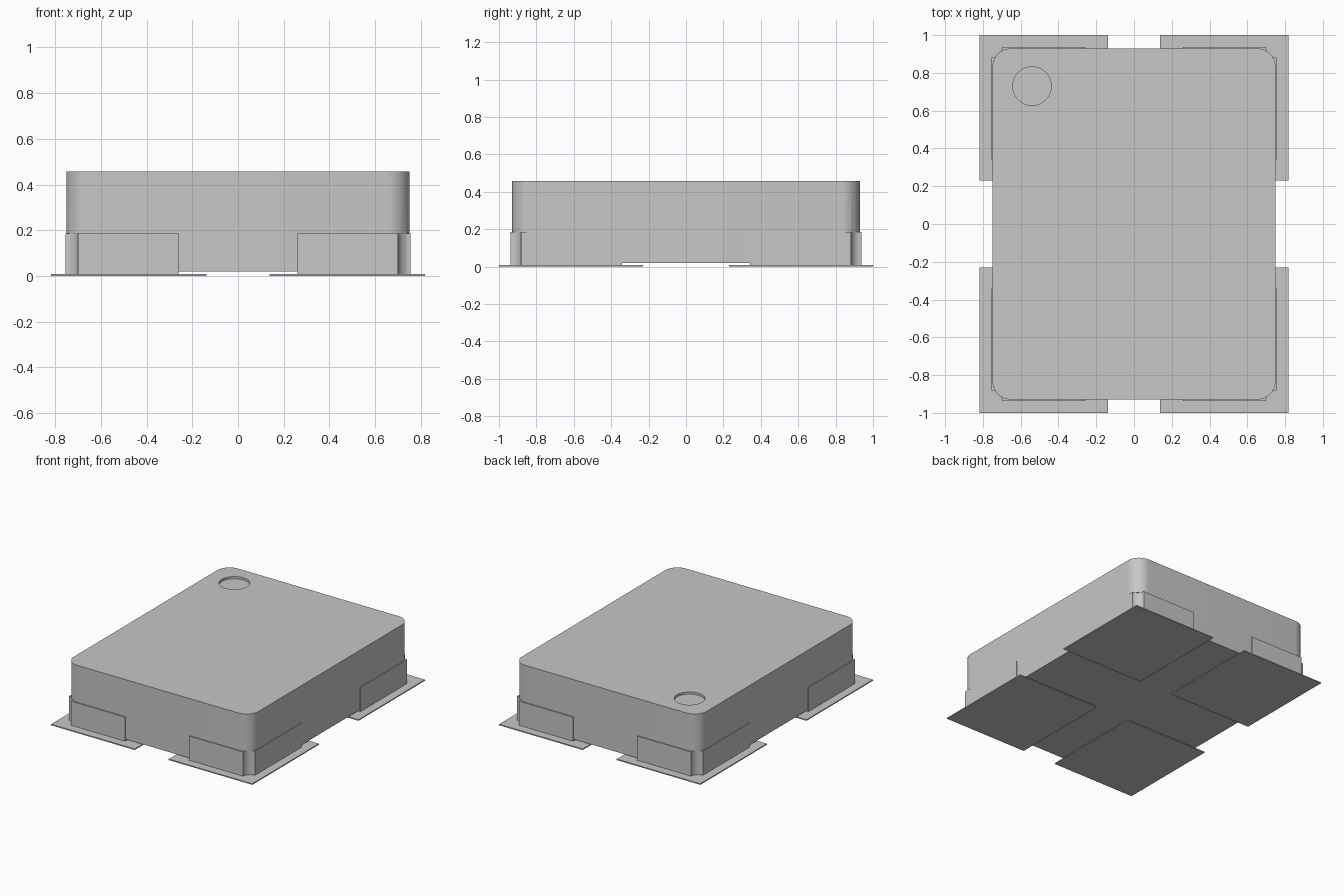
import bpy, bmesh, math

if "Cube" in bpy.data.objects:
    bpy.data.objects.remove(bpy.data.objects["Cube"], do_unlink=True)

# One plain grey for everything
grey = bpy.data.materials.new("plain grey")
grey.use_nodes = True
colour = (0.57, 0.57, 0.57, 1)
grey.diffuse_color = colour
grey.node_tree.nodes["Principled BSDF"].inputs["Base Color"].default_value = colour


def arc(cx, cy, r, start, end, n):
    """Points along an arc, angles in degrees."""
    angles = [math.radians(start + (end - start) * i / n) for i in range(n + 1)]
    return [(cx + r * math.cos(a), cy + r * math.sin(a)) for a in angles]


def prism(name, outlines, z0, z1):
    """Extrude closed outlines from z0 to z1 into one object."""
    bm = bmesh.new()
    for outline in outlines:
        face = bm.faces.new([bm.verts.new((x, y, z0)) for x, y in outline])
        top = bmesh.ops.extrude_face_region(bm, geom=[face])["geom"]
        verts = [v for v in top if isinstance(v, bmesh.types.BMVert)]
        bmesh.ops.translate(bm, verts=verts, vec=(0, 0, z1 - z0))
    bmesh.ops.recalc_face_normals(bm, faces=bm.faces)
    mesh = bpy.data.meshes.new(name)
    bm.to_mesh(mesh)
    bm.free()
    mesh.materials.append(grey)
    obj = bpy.data.objects.new(name, mesh)
    bpy.context.collection.objects.link(obj)
    return obj


def activate(obj):
    bpy.ops.object.select_all(action='DESELECT')
    obj.select_set(True)
    bpy.context.view_layer.objects.active = obj


def cut(obj, cutter):
    mod = obj.modifiers.new("cut", 'BOOLEAN')
    mod.operation = 'DIFFERENCE'
    mod.solver = 'EXACT'
    mod.object = cutter
    activate(obj)
    bpy.ops.object.modifier_apply(modifier=mod.name)
    bpy.data.objects.remove(cutter, do_unlink=True)


def smooth(obj):
    activate(obj)
    bpy.ops.object.shade_smooth_by_angle(angle=math.radians(30))


BX, BY, R = 0.75, 0.93, 0.1          # body half sizes and corner radius
TX, TY, NOTCH = 0.755, 0.938, 0.056  # terminal outer faces and corner notch
LEDGE = 0.185                        # top of the terminals
corners = [(sx, sy) for sx in (-1, 1) for sy in (-1, 1)]

# Body with rounded vertical corners
outline = []
for sx, sy, start in ((1, 1, 0), (-1, 1, 90), (-1, -1, 180), (1, -1, 270)):
    outline += arc(sx * (BX - R), sy * (BY - R), R, start, start + 90, 16)
body = prism("body", [outline], 0.02, 0.457)

# Hollow corner notches below the ledge, and the round orientation recess on top
notches = [arc(sx * TX, sy * TY, NOTCH, 0, 348.75, 31) for sx, sy in corners]
cut(body, prism("notch_cutter", notches, -0.1, LEDGE))
cut(body, prism("recess_cutter", [arc(-0.54, 0.73, 0.102, 0, 352.5, 47)], 0.441, 0.6))
smooth(body)

# Terminals wrapping the lower corners, and solder pads under them
for sx, sy in corners:
    place = ("front_" if sy < 0 else "back_") + ("left" if sx > 0 else "right")
    profile = [(0.26, 0.342), (TX, 0.342)]
    profile += arc(TX, TY, NOTCH, 270, 180, 10)
    profile += [(0.26, TY)]
    terminal = prism(place + "_terminal", [[(sx * x, sy * y) for x, y in profile]], 0.008, LEDGE)
    smooth(terminal)
    pad = [(0.138, 0.23), (0.817, 0.23), (0.817, 1.0), (0.138, 1.0)]
    prism(place + "_pad", [[(sx * x, sy * y) for x, y in pad]], 0.0, 0.008)
